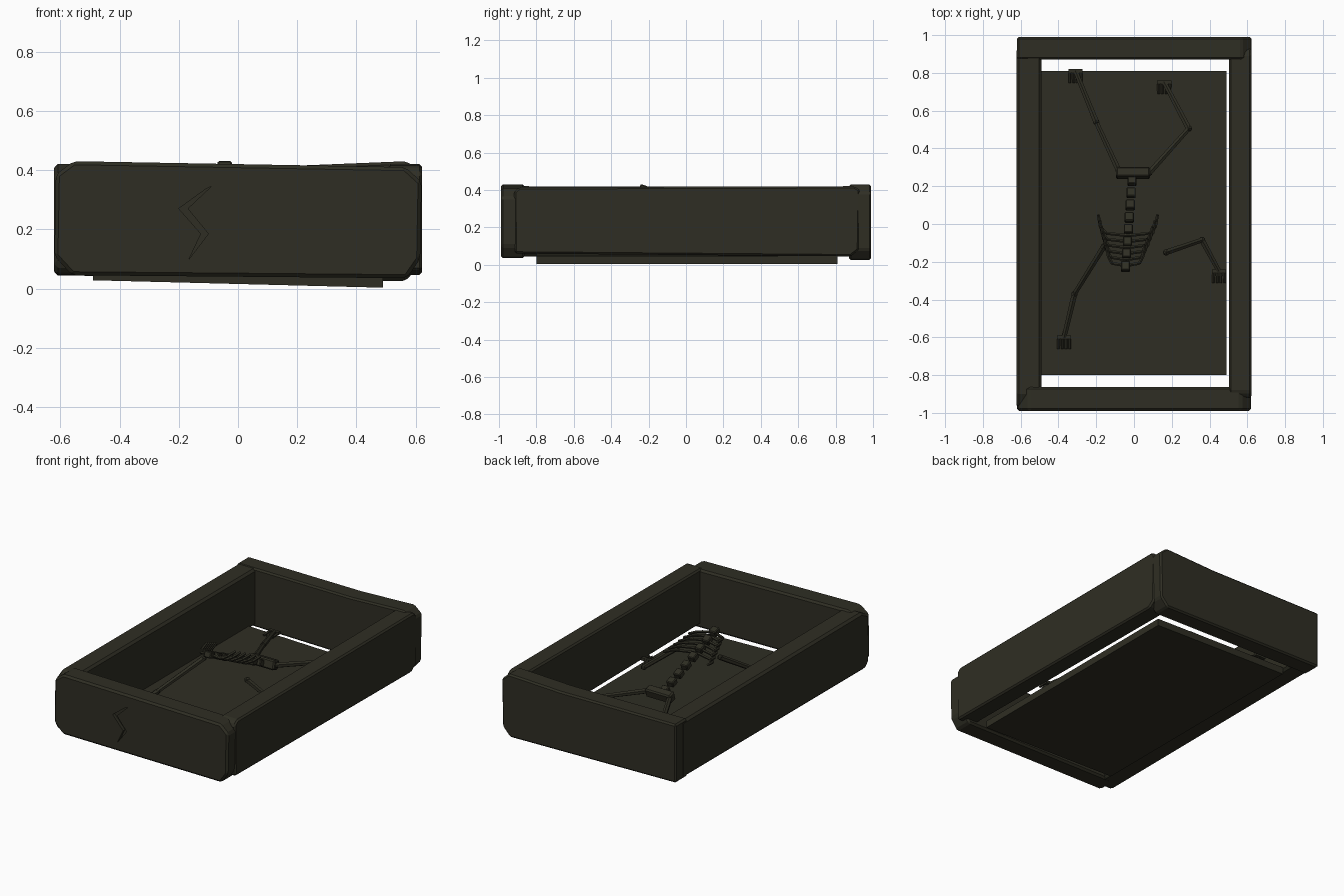
import bpy, bmesh, math
from mathutils import Vector, Matrix

cube = bpy.data.objects.get("Cube")
if cube:
    bpy.data.objects.remove(cube)

stone = bpy.data.materials.new("dark_stone")
stone.use_nodes = True
COLOUR = (0.028, 0.027, 0.017, 1)
stone.diffuse_color = COLOUR
stone.node_tree.nodes["Principled BSDF"].inputs["Base Color"].default_value = COLOUR


def finish(name, bm, bevel=0):
    bmesh.ops.recalc_face_normals(bm, faces=bm.faces)
    mesh = bpy.data.meshes.new(name)
    bm.to_mesh(mesh)
    bm.free()
    mesh.materials.append(stone)
    obj = bpy.data.objects.new(name, mesh)
    bpy.context.collection.objects.link(obj)
    if bevel:
        mod = obj.modifiers.new("worn_edges", 'BEVEL')
        mod.width, mod.segments = bevel, 1
    return obj


def prism(name, outline, start, end, axis, bevel=0):
    """Extrude an outline along x, y or z between start and end."""
    bm = bmesh.new()
    place = {'x': lambda u, v, w: (w, u, v),
             'y': lambda u, v, w: (u, w, v),
             'z': lambda u, v, w: (u, v, w)}[axis]
    near = [bm.verts.new(place(u, v, start)) for u, v in outline]
    far = [bm.verts.new(place(u, v, end)) for u, v in outline]
    bm.faces.new(near)
    bm.faces.new(far)
    n = len(outline)
    for i in range(n):
        j = (i + 1) % n
        bm.faces.new((near[i], near[j], far[j], far[i]))
    return finish(name, bm, bevel)


def add_bone(bm, a, b, r1, r2=None, sides=6):
    a, b = Vector(a), Vector(b)
    turn = (b - a).to_track_quat('Z', 'Y').to_matrix().to_4x4()
    bmesh.ops.create_cone(bm, cap_ends=True, segments=sides, radius1=r1,
                          radius2=r2 or r1, depth=(b - a).length,
                          matrix=Matrix.Translation((a + b) / 2) @ turn)


def add_box(bm, centre, size, tilt=0):
    bmesh.ops.create_cube(bm, size=1, matrix=Matrix.Translation(centre)
                          @ Matrix.Rotation(tilt, 4, 'X') @ Matrix.Diagonal((*size, 1)))


# Slab walls with broken corners
front = prism("front_wall", [(-.62, .11), (-.56, .045), (.57, .035), (.615, .10),
                             (.62, .36), (.565, .41), (-.555, .43), (-.615, .385)],
              -.99, -.862, 'y', .012)
prism("back_wall", [(-.62, .045), (.565, .025), (.615, .08), (.622, .385),
                    (.57, .43), (.2, .415), (-.62, .42)], .872, .99, 'y', .01)
prism("right_wall", [(-.975, .08), (-.94, .045), (.93, .05), (.93, .415),
                     (-.90, .42), (-.97, .385)], -.622, -.49, 'x', .014)
prism("left_wall", [(-.915, .06), (.88, .045), (.925, .08), (.93, .40),
                    (.90, .42), (-.89, .415), (-.92, .39)], .503, .622, 'x', .01)

# Jagged crack cut into the front slab
crack = prism("crack_cutter", [(-.11, .335), (-.09, .345), (-.17, .27), (-.10, .185),
                               (-.165, .10), (-.125, .185), (-.20, .27)], -1.05, -.97, 'y')
cut = front.modifiers.new("crack", 'BOOLEAN')
cut.operation, cut.object, cut.solver = 'DIFFERENCE', crack, 'EXACT'
bpy.context.view_layer.objects.active = front
for mod in [m.name for m in front.modifiers]:
    bpy.ops.object.modifier_apply(modifier=mod)
bpy.data.objects.remove(crack)

# Slightly sloping floor slab
prism("floor_slab", [(-.49, .028), (.49, .003), (.49, .048), (-.49, .073)], -.80, .81, 'y')

# Pelvis
bm = bmesh.new()
add_box(bm, (-.005, .27, .18), (.18, .055, .06), -.3)
pelvis = finish("pelvis", bm, .008)

# Spine of separate vertebrae
spine_low, spine_top = Vector((-.01, .23, .19)), Vector((-.045, -.225, .405))
bm = bmesh.new()
for i in range(8):
    p = spine_low.lerp(spine_top, i / 7)
    add_box(bm, p, (.048, .05, .04), -.45 + .1 * (i % 2))
finish("spine", bm, .005)

# Ribs sweep outward and then curl forward
bm = bmesh.new()
for i in range(6):
    root = spine_low.lerp(spine_top, .64 + .07 * i)
    reach = .145 - .011 * i
    for side in (-1, 1):
        path = [root, root + Vector((side * reach * .8, .012, -.012)),
                root + Vector((side * reach, .045, -.005)),
                root + Vector((side * (reach + .012), .11, .005))]
        for a, b in zip(path, path[1:]):
            add_bone(bm, a, b, .009, .008, 5)
finish("ribs", bm)

# Arms and legs: two bones each, with four digits
LIMBS = {
    "right_arm": ((-.16, -.12, .31), (-.315, -.37, .15), (-.37, -.60, .085)),
    "left_arm": ((.17, -.15, .27), (.36, -.085, .12), (.45, -.25, .08)),
    "right_leg": ((-.08, .28, .18), (-.20, .54, .13), (-.31, .81, .085)),
    "left_leg": ((.08, .27, .18), (.29, .505, .17), (.16, .75, .085)),
}
for name, joints in LIMBS.items():
    bm = bmesh.new()
    for a, b in zip(joints, joints[1:]):
        add_bone(bm, a, b, .017, .014)
    for joint in joints[:2]:
        bmesh.ops.create_icosphere(bm, subdivisions=1, radius=.019,
                                   matrix=Matrix.Translation(joint))
    end = Vector(joints[2])
    for i in range(4):
        start = end + Vector((.02 * (i - 1.5), 0, 0))
        add_bone(bm, start, start + Vector((0, -.062, -.006)), .008, .007, 5)
    add_box(bm, end, (.075, .02, .018))
    finish(name, bm)
